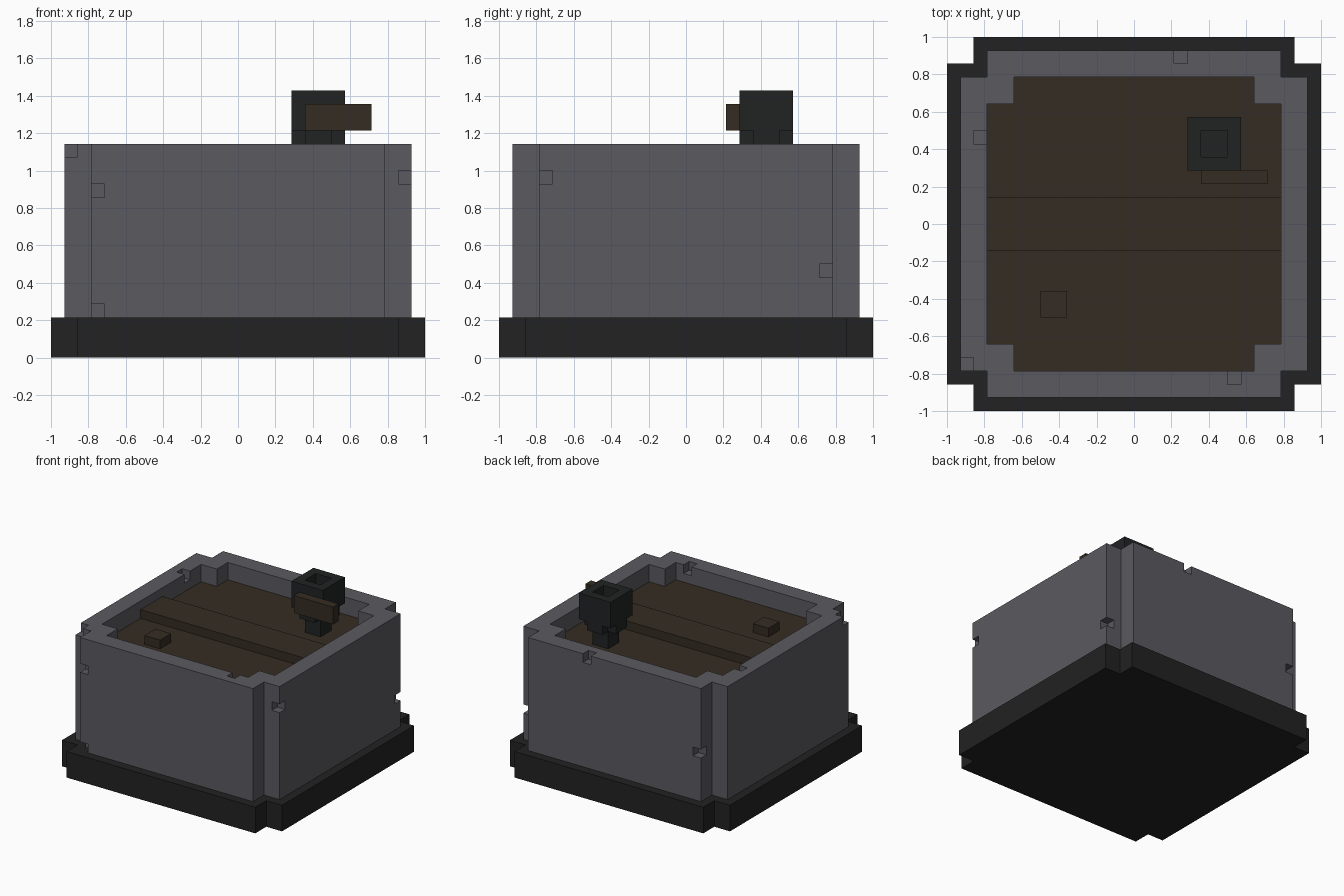
import bpy, bmesh

U = 1 / 14  # size of one block; all sizes below are in blocks

old = bpy.data.objects.get("Cube")
if old:
    bpy.data.objects.remove(old, do_unlink=True)


def material(name, hex_code):
    def linear(c):
        return c / 12.92 if c <= 0.04045 else ((c + 0.055) / 1.055) ** 2.4
    rgb = [linear(int(hex_code[i:i + 2], 16) / 255) for i in (0, 2, 4)]
    m = bpy.data.materials.new(name)
    m.use_nodes = True
    m.diffuse_color = (*rgb, 1)
    bsdf = next(n for n in m.node_tree.nodes if n.type == 'BSDF_PRINCIPLED')
    bsdf.inputs["Base Color"].default_value = (*rgb, 1)
    return m


STONE = material("grey stone", "5B5A60")
DARK = material("dark base", "222222")
IRON = material("dark iron", "212324")
SOIL = material("brown soil", "352C22")


def finish(name, bm, mat):
    bmesh.ops.recalc_face_normals(bm, faces=bm.faces)
    bmesh.ops.scale(bm, vec=(U, U, U), verts=bm.verts)
    me = bpy.data.meshes.new(name)
    bm.to_mesh(me)
    bm.free()
    if mat:
        me.materials.append(mat)
    ob = bpy.data.objects.new(name, me)
    bpy.context.scene.collection.objects.link(ob)
    return ob


def notched_square(h, n, cx=0, cy=0):
    """Square outline of half size h, corners cut in to n."""
    pts, corner = [], [(h, n), (n, n), (n, h)]
    for _ in range(4):
        pts += corner
        corner = [(-y, x) for x, y in corner]
    return [(x + cx, y + cy) for x, y in pts]


def square(h, cx=0, cy=0):
    return [(cx + sx * h, cy + sy * h) for sx, sy in ((1, 1), (-1, 1), (-1, -1), (1, -1))]


def prism(name, outline, z0, z1, mat):
    bm = bmesh.new()
    face = bm.faces.new([bm.verts.new((x, y, z0)) for x, y in outline])
    up = bmesh.ops.extrude_face_region(bm, geom=[face], use_keep_orig=True)["geom"]
    bmesh.ops.translate(bm, vec=(0, 0, z1 - z0),
                        verts=[g for g in up if isinstance(g, bmesh.types.BMVert)])
    return finish(name, bm, mat)


def ring(name, outer, inner, z0, z1, mat):
    """Upright tube between two matching outlines."""
    bm = bmesh.new()
    loops = [[bm.verts.new((x, y, z)) for x, y in line]
             for line, z in ((outer, z0), (outer, z1), (inner, z1), (inner, z0))]
    n = len(outer)
    for k in range(4):
        a, b = loops[k], loops[(k + 1) % 4]
        for i in range(n):
            j = (i + 1) % n
            bm.faces.new((a[i], a[j], b[j], b[i]))
    return finish(name, bm, mat)


def add_box(bm, lo, hi):
    vs = bmesh.ops.create_cube(bm, size=1)["verts"]
    for v in vs:
        v.co = [lo[i] if v.co[i] < 0 else hi[i] for i in range(3)]


def box(name, lo, hi, mat):
    bm = bmesh.new()
    add_box(bm, lo, hi)
    return finish(name, bm, mat)


# Base slab and surrounding wall
prism("base", notched_square(14, 12), 0, 3, DARK)
wall = ring("wall", notched_square(13, 11), notched_square(11, 9), 3, 16, STONE)

# Chipped-out blocks: lowest corner, then the directions open to the air
chips = [((3, 12, 15), (0, 1, 1)), ((-12, 6, 15), (1, 0, 1)),
         ((7, -12, 15), (0, 1, 1)), ((-13, -11, 15), (-1, -1, 1)),
         ((-11, -13, 12), (-1, -1, 0)), ((-11, -13, 3), (-1, -1, -1)),
         ((12, -11, 13), (1, -1, 0)), ((12, 10, 6), (1, 1, 0)),
         ((-11, 12, 8), (-1, 1, 0))]
bm = bmesh.new()
for lo, out in chips:
    add_box(bm, [c - 0.3 * (d < 0) for c, d in zip(lo, out)],
            [c + 1 + 0.3 * (d > 0) for c, d in zip(lo, out)])
cutter = finish("chip_cutter", bm, None)
cutter.hide_render = True
mod = wall.modifiers.new("chips", 'BOOLEAN')
mod.operation = 'DIFFERENCE'
mod.solver = 'EXACT'
mod.object = cutter
bpy.context.view_layer.objects.active = wall
bpy.ops.object.modifier_apply(modifier=mod.name)
bpy.data.objects.remove(cutter, do_unlink=True)

# Soil bed with a raised band and a small lump
prism("soil_bed", notched_square(11, 9), 13, 14, SOIL)
box("soil_ridge", (-11, -2, 14), (11, 2, 15), SOIL)
box("soil_lump", (-7, -7, 14), (-5, -5, 15), SOIL)

# Hollow-topped post with a side plank
prism("post", square(1, 6, 6), 14, 16, IRON)
prism("post_collar", notched_square(2, 1, 6, 6), 16, 17, IRON)
ring("post_cup", square(2, 6, 6), square(1, 6, 6), 17, 20, IRON)
box("post_plank", (5, 3, 17), (10, 4, 19), SOIL)
